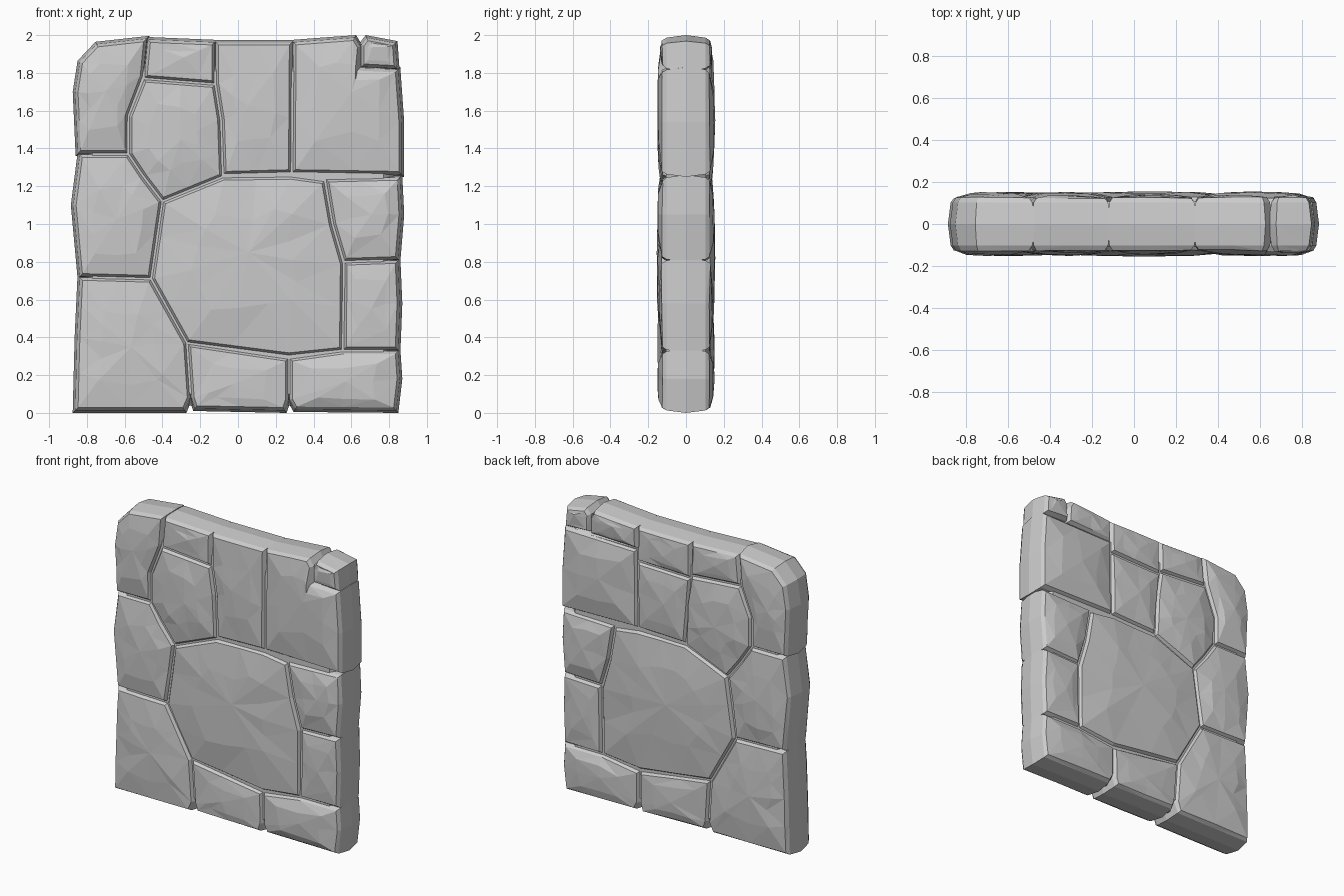
import bpy, bmesh, random
from mathutils import Vector

if "Cube" in bpy.data.objects:
    bpy.data.objects.remove(bpy.data.objects["Cube"])

random.seed(7)
BOTH = (-1, 1)


def densify(pts):
    """Orient counter-clockwise and split long edges."""
    pts = [Vector(p) for p in pts]
    area = sum(a.x * b.y - b.x * a.y for a, b in zip(pts, pts[1:] + pts[:1]))
    if area < 0:
        pts.reverse()
    out = []
    for a, b in zip(pts, pts[1:] + pts[:1]):
        out.append(a)
        if (b - a).length > 0.3:
            out.append(a.lerp(b, random.uniform(0.42, 0.58)))
    return out


def inset(pts, d):
    """Move an outline inward by d (negative = outward)."""
    out = []
    n = len(pts)
    for i, p in enumerate(pts):
        e1 = (p - pts[i - 1]).normalized()
        e2 = (pts[(i + 1) % n] - p).normalized()
        n1, n2 = Vector((-e1.y, e1.x)), Vector((-e2.y, e2.x))
        out.append(p + (n1 + n2) * d / max(0.6, 1 + n1.dot(n2)))
    return out


def stone(name, outline, sides=BOTH, bulge=0.152):
    """Chiselled block: bulged side ring, bevelled rim and faceted faces."""
    pts = densify(outline)
    centre = sum(pts, Vector((0, 0))) / len(pts)
    bm = bmesh.new()

    def ring(outl, y, jit=0.0):
        return [bm.verts.new((p.x, y + random.uniform(-jit, jit),
                              min(2.0, max(0.0, p.y)))) for p in outl]

    def bridge(a, b):
        for i in range(len(a)):
            j = (i + 1) % len(a)
            bm.faces.new((a[i], a[j], b[j], b[i]))

    middle = ring(inset(pts, -0.010), 0)
    for s in sides:
        edge = ring(inset(pts, 0.003), s * 0.102)
        rim = ring(inset(pts, 0.018), s * 0.126, 0.004)
        inner = ring([p.lerp(centre, random.uniform(0.38, 0.55)) for p in pts],
                     s * (bulge - 0.007), 0.004)
        off = Vector((random.uniform(-.03, .03), random.uniform(-.03, .03)))
        tip = bm.verts.new((centre.x + off.x, s * bulge, centre.y + off.y))
        bridge(middle, edge)
        bridge(edge, rim)
        bridge(rim, inner)
        for i in range(len(inner)):
            bm.faces.new((inner[i - 1], inner[i], tip))
    if len(sides) == 1:
        bm.faces.new(middle)
    # triangulate so that every chisel facet is flat
    bmesh.ops.triangulate(bm, faces=bm.faces[:])
    bmesh.ops.recalc_face_normals(bm, faces=bm.faces[:])
    mesh = bpy.data.meshes.new(name)
    bm.to_mesh(mesh)
    bm.free()
    obj = bpy.data.objects.new(name, mesh)
    bpy.context.collection.objects.link(obj)


# mortar core closing the bottom of the grooves
bpy.ops.mesh.primitive_cube_add(size=1, location=(0, 0, 0.955))
core = bpy.context.object
core.name = "mortar_core"
core.scale = (1.66, 0.214, 1.83)
bev = core.modifiers.new("rounded_corners", 'BEVEL')
bev.width = 0.06
bev.segments = 1
bev.affect = 'EDGES'
core.scale = (1.66, 0.214, 1.83)
bpy.ops.object.transform_apply(location=False, rotation=False, scale=True)

# top course
stone("top_left_stone", [(-.85, 1.37), (-.58, 1.37), (-.58, 1.57), (-.50, 1.78),
      (-.48, 1.985), (-.75, 1.955), (-.84, 1.86), (-.865, 1.7)])
stone("small_top_stone", [(-.50, 1.77), (-.12, 1.74), (-.12, 1.965), (-.48, 1.98)],
      bulge=0.138)
stone("upper_left_stone", [(-.58, 1.37), (-.58, 1.57), (-.50, 1.77), (-.12, 1.74),
      (-.09, 1.55), (-.08, 1.25), (-.40, 1.12), (-.50, 1.25)])
stone("upper_middle_front", [(-.12, 1.965), (.29, 1.965), (.285, 1.27), (-.08, 1.26),
      (-.09, 1.55), (-.12, 1.74)], (-1,), 0.145)
stone("upper_middle_back_top", [(-.12, 1.965), (.29, 1.965), (.29, 1.73),
      (-.12, 1.72)], (1,), 0.138)
stone("upper_middle_back_low", [(-.12, 1.72), (.29, 1.73), (.285, 1.27),
      (-.08, 1.26)], (1,), 0.145)
stone("upper_right_front", [(.29, 1.965), (.62, 1.99), (.65, 1.94), (.65, 1.83),
      (.85, 1.82), (.87, 1.54), (.87, 1.26), (.285, 1.27)], (-1,))
stone("upper_right_back", [(.29, 1.81), (.85, 1.82), (.87, 1.54), (.87, 1.26),
      (.285, 1.27)], (1,), 0.155)
stone("top_strip_back", [(.29, 1.965), (.62, 1.99), (.65, 1.94), (.65, 1.82),
      (.29, 1.81)], (1,), 0.138)
stone("top_corner_stone", [(.65, 1.83), (.845, 1.82), (.835, 1.96), (.68, 1.99),
      (.65, 1.95)], bulge=0.138)

# middle course
stone("left_stone", [(-.84, 1.37), (-.58, 1.37), (-.50, 1.25), (-.40, 1.12),
      (-.46, .71), (-.84, .72), (-.875, 1.1)])
stone("large_centre_stone", [(-.40, 1.12), (-.08, 1.25), (.28, 1.255), (.46, 1.23),
      (.50, 1.0), (.56, .79), (.555, .33), (.27, .30), (-.27, .37), (-.46, .71)],
      bulge=0.155)
stone("right_stone", [(.46, 1.24), (.86, 1.25), (.87, 1.05), (.85, .81), (.56, .80),
      (.50, 1.0)])
stone("right_lower_stone", [(.56, .80), (.85, .81), (.86, .58), (.85, .33),
      (.555, .33)], bulge=0.143)

# bottom course
stone("bottom_left_stone", [(-.84, .72), (-.46, .71), (-.27, .37), (-.25, .08),
      (-.28, .01), (-.865, .01), (-.855, .4)])
stone("bottom_middle_stone", [(-.25, .08), (-.23, .02), (.25, .01), (.27, .07),
      (.27, .29), (-.27, .37)], bulge=0.143)
stone("bottom_right_stone", [(.27, .07), (.30, .015), (.84, .01), (.86, .18),
      (.85, .33), (.555, .33), (.27, .29)])
